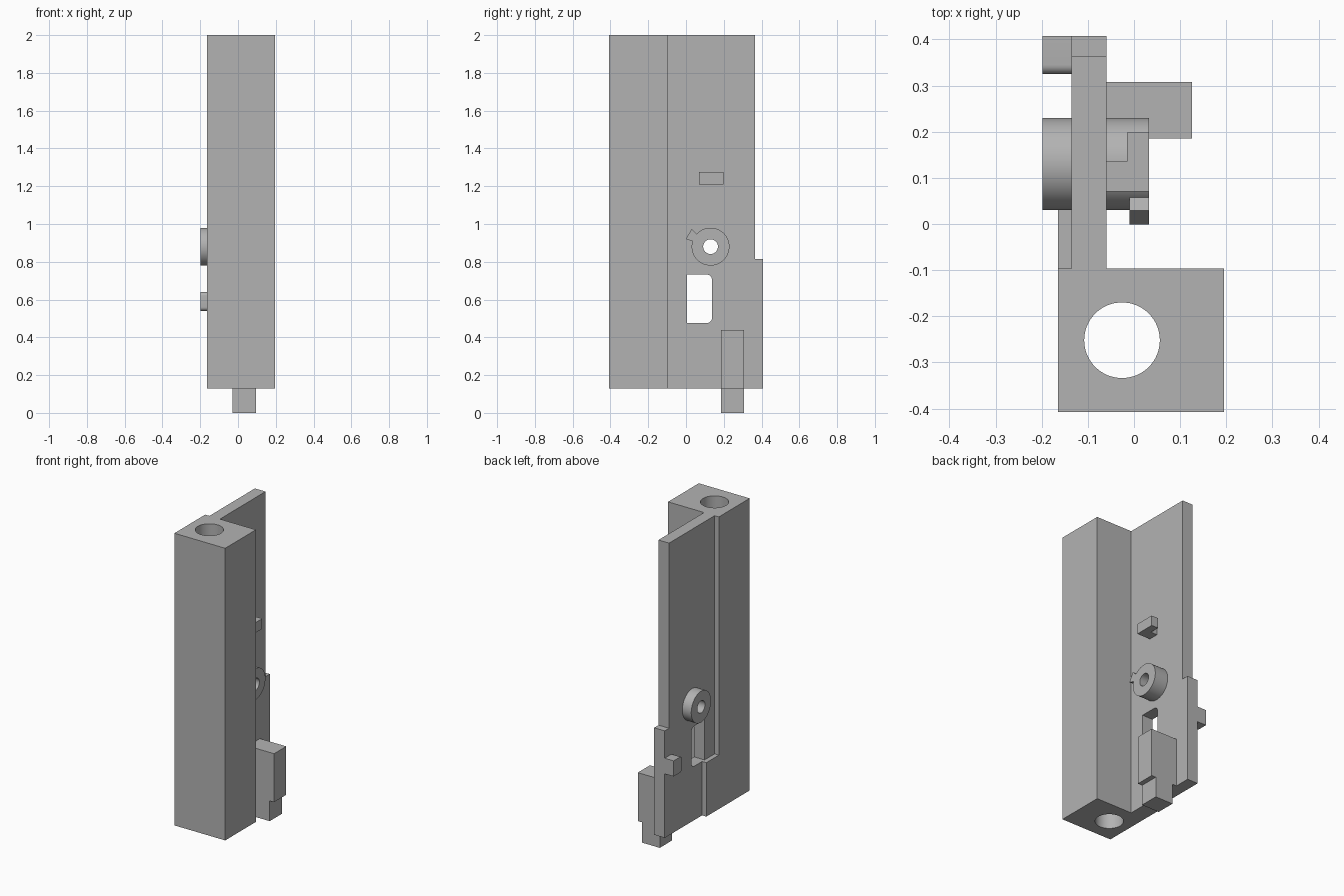
import bpy, bmesh, math
from mathutils import Vector

cube = bpy.data.objects.get("Cube")
if cube:
    bpy.data.objects.remove(cube, do_unlink=True)

grey = bpy.data.materials.new("plain grey")
grey.use_nodes = True
colour = (0.45, 0.45, 0.45, 1)
grey.diffuse_color = colour
grey.node_tree.nodes["Principled BSDF"].inputs["Base Color"].default_value = colour


def prism(name, outline, lo, hi, axis="x"):
    """Extrude an outline: (y, z) points along x, or (x, y) points along z."""
    def place(p, t):
        return Vector((t, *p)) if axis == "x" else Vector((*p, t))
    bm = bmesh.new()
    base = bm.faces.new([bm.verts.new(place(p, lo)) for p in outline])
    top = bmesh.ops.extrude_face_region(bm, geom=[base])["geom"]
    shift = place((0, 0), hi - lo)
    bmesh.ops.translate(bm, vec=shift, verts=[g for g in top if isinstance(g, bmesh.types.BMVert)])
    bmesh.ops.recalc_face_normals(bm, faces=bm.faces)
    mesh = bpy.data.meshes.new(name)
    bm.to_mesh(mesh)
    bm.free()
    obj = bpy.data.objects.new(name, mesh)
    bpy.context.collection.objects.link(obj)
    mesh.materials.append(grey)
    return obj


def rect(a0, a1, b0, b1):
    return [(a0, b0), (a1, b0), (a1, b1), (a0, b1)]


def arc(ca, cb, r, start, end, n):
    return [(ca + r * math.cos(math.radians(start + (end - start) * i / n)),
             cb + r * math.sin(math.radians(start + (end - start) * i / n))) for i in range(n + 1)]


def circle(ca, cb, r, n=64):
    return arc(ca, cb, r, 0, 360, n)[:-1]


def cut(obj, *cutters):
    for cutter in cutters:
        mod = obj.modifiers.new("cut", "BOOLEAN")
        mod.operation, mod.solver, mod.object = "DIFFERENCE", "EXACT", cutter
        bpy.context.view_layer.objects.active = obj
        bpy.ops.object.modifier_apply(modifier=mod.name)


BOTTOM, TOP = 0.13, 2.0
PLATE_X = (-0.135, -0.06)
HUB = (0.13, 0.88)

# Square column with a bore along its length
column = prism("column", rect(-0.165, 0.195, -0.408, -0.097), BOTTOM, TOP, "z")
bore = prism("bore_cutter", circle(-0.026, -0.252, 0.082), 0, 2.2, "z")
cut(column, bore)

# Side plate, wider at its foot
plate = prism("side_plate", [(-0.097, BOTTOM), (0.408, BOTTOM), (0.408, 0.815),
                             (0.364, 0.815), (0.364, TOP), (-0.097, TOP)], *PLATE_X)

# Collar through the plate
collar = prism("collar", circle(*HUB, 0.1), -0.198, 0.033)
pin_hole = prism("pin_hole_cutter", circle(*HUB, 0.039, 48), -0.4, 0.4)

# Window rounded on its rear corners
window = prism("window_cutter", [(0.005, 0.475)] + arc(0.108, 0.505, 0.03, -90, 0, 8)
               + arc(0.108, 0.703, 0.03, 0, 90, 8) + [(0.005, 0.733)], -0.4, 0.4)
cut(plate, window, pin_hole)
cut(collar, pin_hole)

# Ear on the collar
ear = prism("collar_ear", [arc(*HUB, r, a, a, 1)[0] for r, a in
                           ((0.09, 137), (0.137, 137), (0.137, 163), (0.09, 163))], -0.01, 0.033)

# Thicker strip at the foot of the plate
strip = prism("foot_strip", rect(-0.097, 0.03, BOTTOM, 0.475), -0.165, PLATE_X[0])

# Small hook above the collar
hook = prism("hook", [(-0.06, 0.07), (0.033, 0.07), (0.033, 0.198), (-0.015, 0.198),
                      (-0.015, 0.135), (-0.06, 0.135)], 1.21, 1.275, "z")

# Rear lug with rounded inner corners
lug = prism("rear_lug", [(0.408, 0.54), (0.408, 0.64)] + arc(0.345, 0.62, 0.02, 90, 180, 6)
            + arc(0.345, 0.56, 0.02, 180, 270, 6), -0.198, PLATE_X[0])

# Foot block and the tab beneath it
foot = prism("foot_block", rect(0.185, 0.308, BOTTOM, 0.44), PLATE_X[1], 0.126)
tab = prism("foot_tab", rect(0.185, 0.308, 0, BOTTOM), -0.03, 0.095)

for helper in (bore, pin_hole, window):
    bpy.data.objects.remove(helper, do_unlink=True)

# Smooth the round walls, keep the edges sharp
for obj in (column, plate, collar, lug):
    bpy.ops.object.select_all(action="DESELECT")
    obj.select_set(True)
    bpy.context.view_layer.objects.active = obj
    bpy.ops.object.shade_smooth_by_angle(angle=math.radians(30))
